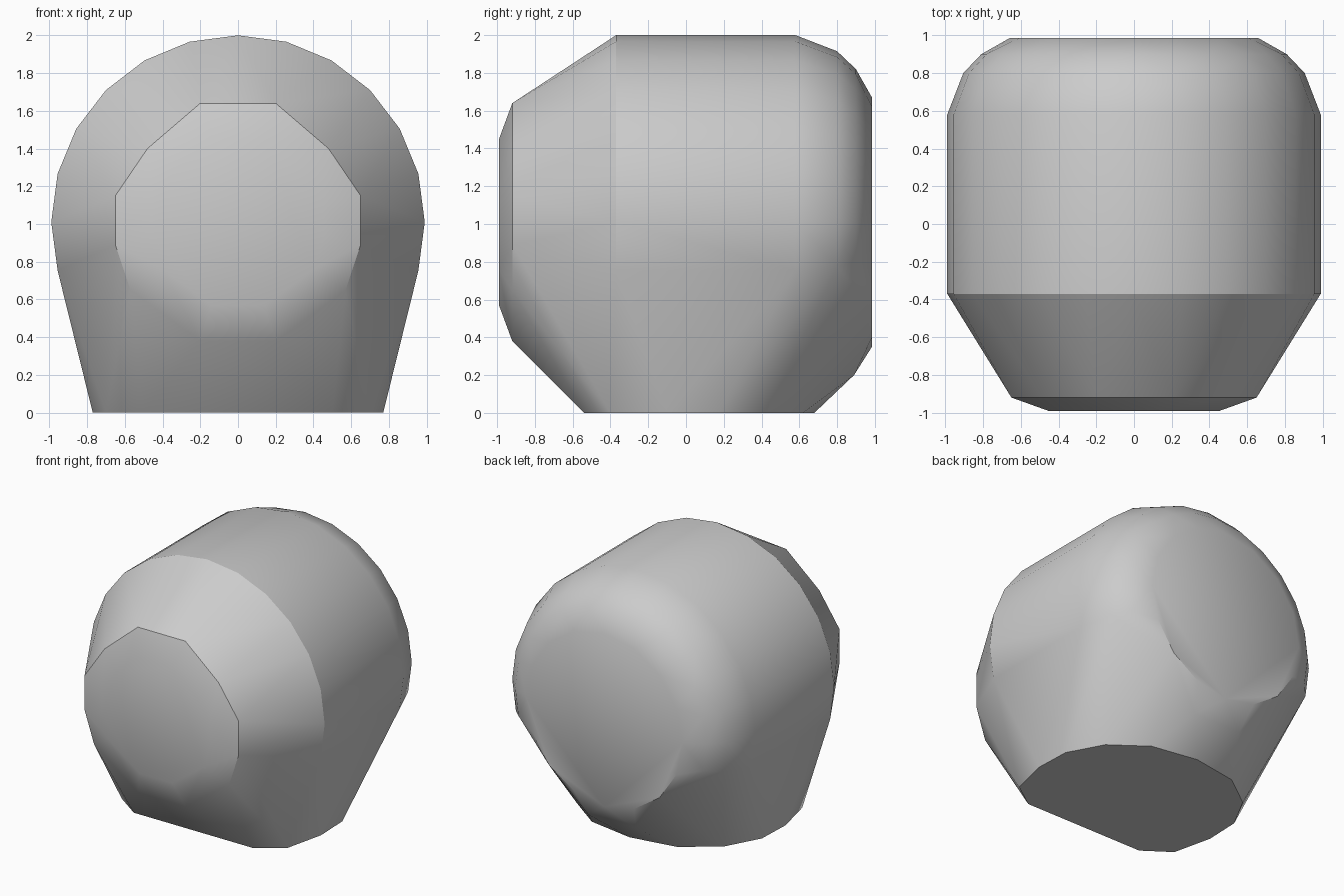
import bpy, bmesh, math

cube = bpy.data.objects.get("Cube")
if cube:
    bpy.data.objects.remove(cube, do_unlink=True)

grey = bpy.data.materials.new("plain_grey")
grey.use_nodes = True
grey.diffuse_color = (0.6, 0.6, 0.6, 1)
grey.node_tree.nodes["Principled BSDF"].inputs["Base Color"].default_value = (0.6, 0.6, 0.6, 1)

CENTRE = 1.01
points = []


def mirrored(x, y, z):
    """Add a point on both sides of the middle plane."""
    points.append((x, y, z))
    if x > 0.001:
        points.append((-x, y, z))


def ring(y, radius, lowest, sides=24):
    """Add an upright ring, keeping only the points above a height."""
    for i in range(sides // 2 + 1):
        a = math.pi * i / (sides // 2)
        z = CENTRE + radius * math.cos(a)
        if z > lowest:
            mirrored(radius * math.sin(a), y, z)


# Front disc: a faceted outline and a slightly raised middle
front_half = [(0.2, 1.64), (0.48, 1.4), (0.65, 1.15), (0.65, 0.89), (0.57, 0.65), (0.2, 0.38)]
for x, z in front_half:
    mirrored(x, -0.92, z)
    mirrored(x * 0.7, -0.99, CENTRE + (z - CENTRE) * 0.7)

# Barrel and its rounded shoulder; the lower part runs straight to the foot
ring(-0.37, 0.99, 0.74)
ring(0.58, 0.99, 0.74)
ring(0.8, 0.905, 0.7)
ring(0.9, 0.81, 0.7)

# Flat back disc with a small lower lip
ring(0.985, 0.66, 0.3, 16)
mirrored(0.2, 0.89, 0.2)

# Flat foot
foot_half = [(0.5, -0.54), (0.7, -0.4), (0.77, -0.1), (0.76, 0.17), (0.62, 0.43), (0.36, 0.62), (0, 0.68)]
for x, y in foot_half:
    mirrored(x, y, 0)

# Wrap the sections in one closed skin
bm = bmesh.new()
for p in points:
    bm.verts.new(p)
hull = bmesh.ops.convex_hull(bm, input=bm.verts[:])
loose = [v for v in bm.verts if not v.link_faces]
bmesh.ops.delete(bm, geom=loose, context="VERTS")
bmesh.ops.dissolve_limit(bm, angle_limit=math.radians(1), verts=bm.verts[:], edges=bm.edges[:])
bmesh.ops.recalc_face_normals(bm, faces=bm.faces[:])

mesh = bpy.data.meshes.new("rounded_body")
bm.to_mesh(mesh)
bm.free()
mesh.materials.append(grey)
body = bpy.data.objects.new("rounded_body", mesh)
bpy.context.collection.objects.link(body)

# Smooth the curved skin and keep the rims crisp
bpy.ops.object.select_all(action="DESELECT")
body.select_set(True)
bpy.context.view_layer.objects.active = body
bpy.ops.object.shade_smooth_by_angle(angle=math.radians(30))
